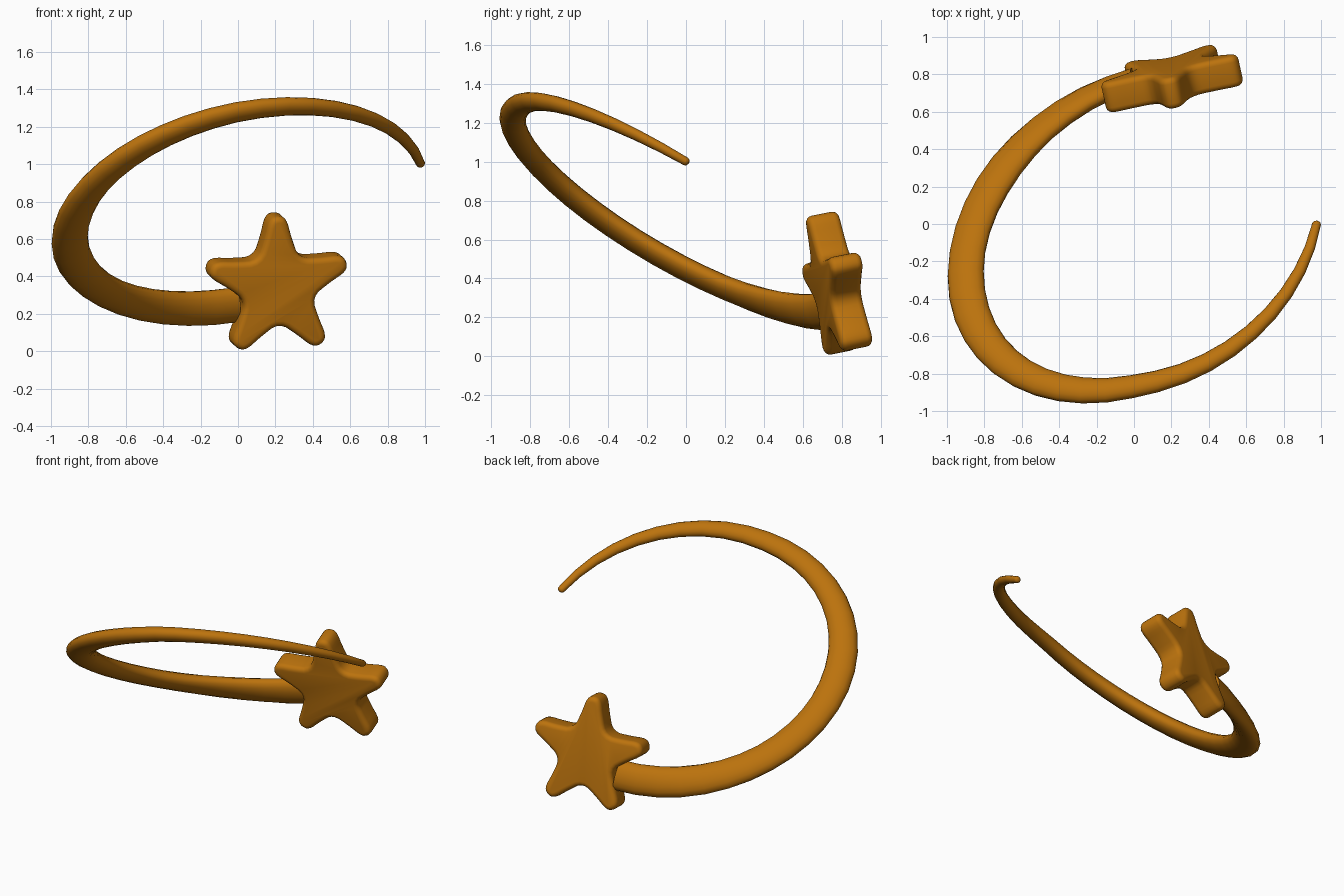
import bpy, bmesh, math
from mathutils import Vector

cube = bpy.data.objects.get("Cube")
if cube:
    bpy.data.objects.remove(cube, do_unlink=True)

gold = bpy.data.materials.new("amber_gold")
gold.use_nodes = True
colour = (0.5, 0.17, 0.004, 1)
gold.diffuse_color = colour
gold.node_tree.nodes["Principled BSDF"].inputs["Base Color"].default_value = colour


def loft(name, rings):
    """Join closed rings of points with quads and cap both ends."""
    bm = bmesh.new()
    loops = [[bm.verts.new(p) for p in ring] for ring in rings]
    for a, b in zip(loops, loops[1:]):
        for i in range(len(a)):
            j = (i + 1) % len(a)
            bm.faces.new((a[i], a[j], b[j], b[i]))
    bm.faces.new(loops[0][::-1])
    bm.faces.new(loops[-1])
    bmesh.ops.recalc_face_normals(bm, faces=bm.faces)
    mesh = bpy.data.meshes.new(name)
    bm.to_mesh(mesh)
    bm.free()
    mesh.materials.append(gold)
    obj = bpy.data.objects.new(name, mesh)
    bpy.context.collection.objects.link(obj)
    bpy.ops.object.select_all(action="DESELECT")
    bpy.context.view_layer.objects.active = obj
    obj.select_set(True)
    bpy.ops.object.shade_smooth_by_angle(angle=math.radians(50))
    return obj


# Curling tail: a flattened, tapered tube on a tilted circle that opens out near the tip
centre = Vector((0.03, -0.04, 0.77))
side = Vector((-0.93, -0.23, -0.17))
rise = Vector((0, -0.82, 0.515))
axis = side.cross(rise).normalized()
START, END = -88, 167


def tail_point(deg):
    t = math.radians(deg)
    k = max(0, (deg - 90) / (END - 90))
    drift = Vector((0.1 * k - 0.06 * k * k, -0.1 * k * (1 - k), -0.05 * k * k))
    return centre + side * math.cos(t) + rise * math.sin(t) + drift


def tail_ring(deg, shrink=1.0, push=0.0):
    tangent = (tail_point(deg + 1) - tail_point(deg - 1)).normalized()
    out = tangent.cross(axis).normalized()
    up = out.cross(tangent)
    # the wide direction turns upright where the tail meets the star
    twist = math.radians(34) * min(1, max(0, (-35 - deg) / 45))
    wide = out * math.cos(twist) - up * math.sin(twist)
    thin = out * math.sin(twist) + up * math.cos(twist)
    k = max(0, (deg - 10) / (END - 10))
    r = (0.1 - 0.076 * k ** 1.15) * shrink
    flat = 0.56 + 0.34 * k
    p = tail_point(deg) + tangent * push
    angles = [math.tau * i / 16 for i in range(16)]
    return [p + (wide * math.cos(a) + thin * math.sin(a) * flat) * r for a in angles]


steps = 32
rings = [tail_ring(START + (END - START) * i / steps) for i in range(steps + 1)]
rings += [tail_ring(END, 0.8, 0.01), tail_ring(END, 0.4, 0.016)]
loft("curling_tail", rings)

# Star outline: five rounded arms, softened by corner cutting
outline = []
for arm in range(5):
    a = math.radians(93 + 72 * arm)
    along, across = Vector((math.cos(a), math.sin(a))), Vector((-math.sin(a), math.cos(a)))
    for u, v in ((0.27, -0.073), (0.375, -0.048), (0.395, 0),
                 (0.375, 0.048), (0.27, 0.073), (0.155, 0.1125)):
        outline.append(along * u + across * v)
for _ in range(2):
    cut = []
    for i, p in enumerate(outline):
        q = outline[(i + 1) % len(outline)]
        cut += [p.lerp(q, 0.25), p.lerp(q, 0.75)]
    outline = cut

# Star body: rounded edges front and back, leaning toward the front
star_centre = Vector((0.205, 0.773, 0.35))
front = Vector((0.22, -1, -0.2)).normalized()
right = Vector((1, 0.22, 0))
right = (right - front * right.dot(front)).normalized()
upward = front.cross(right)


def star_ring(depth, inset):
    ring = []
    for i, p in enumerate(outline):
        d = (outline[(i + 1) % len(outline)] - outline[i - 1]).normalized()
        q = p + Vector((-d.y, d.x)) * inset
        ring.append(star_centre + right * q.x + upward * q.y + front * depth)
    return ring


half, edge = 0.085, 0.032
layers = []
for i in range(5):
    a = math.pi / 2 * i / 4
    layers.append((half - edge + edge * math.sin(a), edge * (1 - math.cos(a))))
profile = [(-d, inset) for d, inset in reversed(layers)] + layers
loft("star", [star_ring(d, inset) for d, inset in profile])
